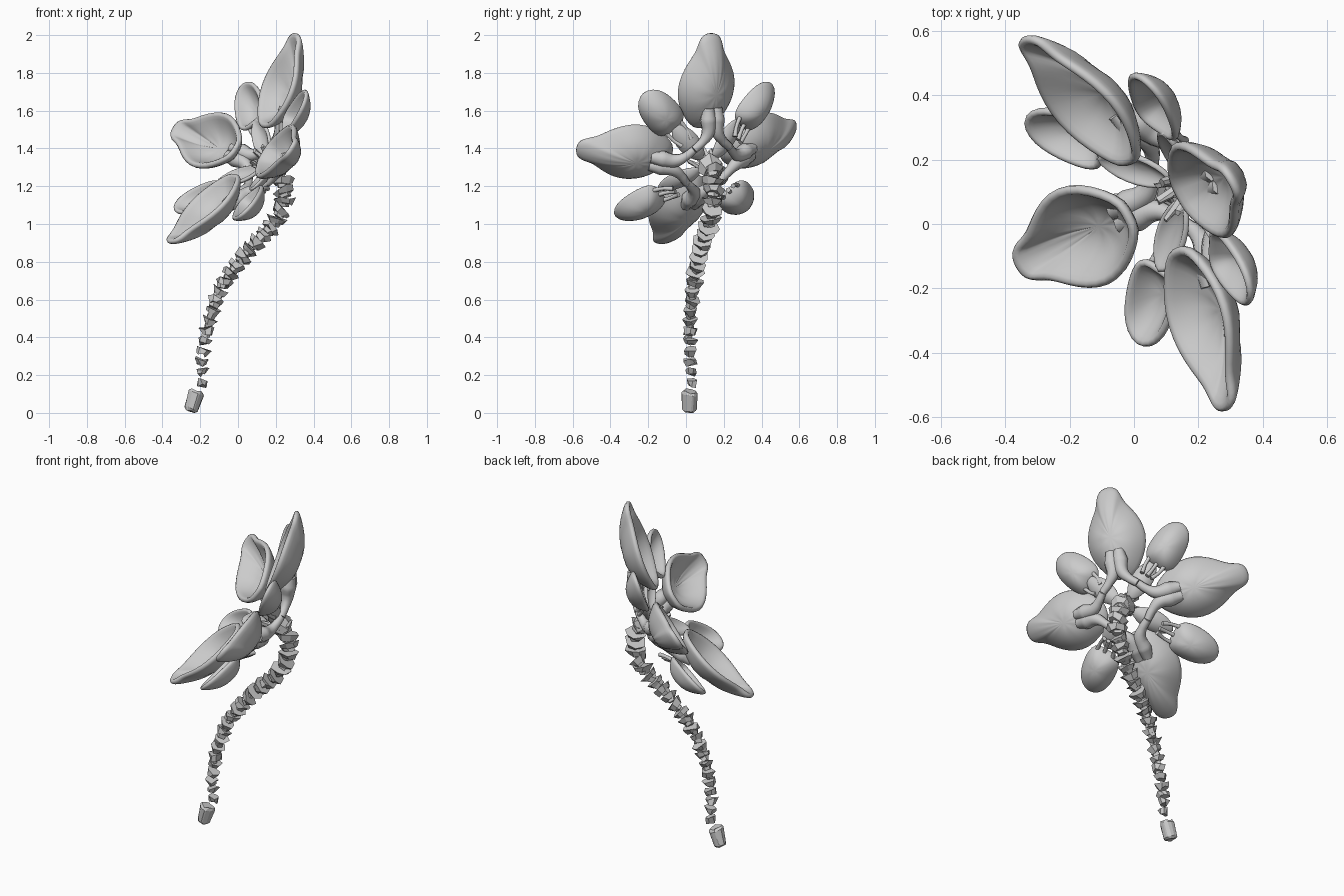
import bpy, bmesh, math, random
from mathutils import Vector, Matrix, Euler

if "Cube" in bpy.data.objects:
    bpy.data.objects.remove(bpy.data.objects["Cube"])

random.seed(4)

# Flower frame: u toward the top petal, v toward the side petal, n out of the bloom
n = Vector((-0.72, -0.44, 0.54)).normalized()
u = Vector((0.50, 0.194, 0.837))
u = (u - n * u.dot(n)).normalized()
v = n.cross(u)
FLOWER = Matrix.Translation((0.185, 0.13, 1.295)) @ Matrix((u, v, n)).transposed().to_4x4()


def finish(name, bm, smooth=False):
    bmesh.ops.recalc_face_normals(bm, faces=bm.faces)
    me = bpy.data.meshes.new(name)
    bm.to_mesh(me)
    bm.free()
    for p in me.polygons:
        p.use_smooth = smooth
    ob = bpy.data.objects.new(name, me)
    bpy.context.collection.objects.link(ob)
    return ob


def place(ob, angle, shift):
    ob.matrix_world = Matrix.Translation(shift) @ FLOWER @ Matrix.Rotation(angle, 4, 'Z')


def bowl(name, angle, outline, n0, n1, depth, thick, ripple, shift=(0, 0, 0)):
    """Cupped petal: rim outline (r, half width), sunk toward the middle."""
    rim = outline + [(r, -w) for r, w in outline[-2:0:-1]]
    r0, r1 = outline[0][0], outline[-1][0]
    rc = r0 * 0.54 + r1 * 0.46
    bm = bmesh.new()

    def point(f, r, w, k):
        rr, ww = rc + (r - rc) * f, w * f
        h = n0 + (n1 - n0) * (rr - r0) / (r1 - r0)
        h -= depth * (1 - f ** 2.4) + ripple * (k % 2) * f * (1 - f) * 4
        return bm.verts.new((rr, ww, h))

    rings = [[point(f, r, w, k) for k, (r, w) in enumerate(rim)]
             for f in (0.25, 0.5, 0.72, 0.9, 1.0)]
    c = point(0, rc, 0, 0)
    m = len(rim)
    for k in range(m):
        j = (k + 1) % m
        bm.faces.new((c, rings[0][k], rings[0][j]))
        for a, b in zip(rings, rings[1:]):
            bm.faces.new((a[k], b[k], b[j], a[j]))
    ob = finish(name, bm, True)
    place(ob, angle, shift)
    s = ob.modifiers.new("shell", 'SOLIDIFY')
    s.thickness, s.offset = thick, 0
    d = ob.modifiers.new("round", 'SUBSURF')
    d.levels = d.render_levels = 1


def strand(name, paths, angle, shift=(0, 0, 0)):
    """Tapered tubes; path points are (x, y, z, radius) in the flower frame."""
    cu = bpy.data.curves.new(name, 'CURVE')
    cu.dimensions = '3D'
    cu.bevel_depth, cu.bevel_resolution, cu.resolution_u = 1.0, 2, 6
    cu.use_fill_caps = True
    for path in paths:
        sp = cu.splines.new('BEZIER')
        sp.bezier_points.add(len(path) - 1)
        for bp, (x, y, z, rad) in zip(sp.bezier_points, path):
            bp.co, bp.radius = (x, y, z), rad
            bp.handle_left_type = bp.handle_right_type = 'AUTO'
    ob = bpy.data.objects.new(name, cu)
    bpy.context.collection.objects.link(ob)
    place(ob, angle, shift)


LARGE = [(.15, 0), (.15, .05), (.20, .10), (.28, .15), (.36, .168), (.44, .153),
         (.51, .115), (.56, .078), (.60, .064), (.635, .056), (.655, .035), (.662, 0)]
SMALL = [(.26, 0), (.257, .06), (.29, .088), (.34, .095), (.40, .093),
         (.46, .08), (.505, .052), (.53, 0)]
LEAF = [(.04, 0), (.06, .03), (.12, .055), (.19, .06), (.25, .04), (.30, 0)]
# offsets of the small petals: upper/side, lower/side, lower/front, upper/front
SHIFT = [(.025, .045, -.04), (.035, .055, -.075), (.035, .015, -.06), (.01, .015, -.03)]

for i in range(4):
    a = i * math.pi / 2
    # Large petals with forked necks joining neighbouring petals
    bowl("large_petal", a, LARGE, .18, .305, .115, .032, .008)
    strand("petal_neck", [[(.31, s * .025, .115, .03), (.25, s * .025, .09, .045),
                           (.19, s * .028, .06, .036), (.145, s * .06, .042, .025),
                           (.105, s * .105, .035, .022)]
                          for s in (-1, 1)], a)
    # Small petals on thin struts, with a leaf at the foot of each
    d = a + math.pi / 4
    bowl("small_petal", d, SMALL, .20, .28, .08, .025, .003, SHIFT[i])
    bowl("inner_leaf", d, LEAF, .05, .15, .035, .018, 0)
    strand("petal_strut", [[(.20, s * .03, .10, .013), (.24, s * .045, .135, .010),
                            (.29, s * .05, .17, .012)] for s in (-1, 0.1, 1)], d,
           Vector(SHIFT[i]) * .8)


def lump(bm, loc, rot, r1, r2, depth, jitter, sides=7):
    res = bmesh.ops.create_cone(bm, cap_ends=True, segments=sides, radius1=r1,
                                radius2=r2, depth=depth)
    for w in res['verts']:
        w.co += Vector([random.uniform(-jitter, jitter) for _ in range(3)])
    bmesh.ops.transform(bm, verts=res['verts'],
                        matrix=Matrix.Translation(loc) @ rot.to_4x4())


# Flower heart: rough core and short stamens
bm = bmesh.new()
lump(bm, (0, 0, -.01), Matrix.Identity(3), .055, .07, .07, .012)
for k in range(6):
    t = k * math.tau / 6
    lump(bm, (.045 * math.cos(t), .045 * math.sin(t), .07),
         Euler((-.3 * math.sin(t), .3 * math.cos(t), 0)).to_matrix(),
         .02, .01, random.uniform(.08, .14), .006, 5)
finish("flower_heart", bm).matrix_world = FLOWER

# Stem: stack of irregular knuckles along a curved path
PATH = [Vector(p) for p in (
    (-.19, .03, .16), (-.195, .025, .30), (-.165, .02, .43), (-.135, .025, .55),
    (-.08, .04, .68), (-.01, .06, .78), (.06, .08, .87), (.13, .10, .94),
    (.20, .13, 1.01), (.23, .14, 1.08), (.25, .145, 1.15), (.235, .145, 1.22),
    (.215, .14, 1.28))]
lengths = [(b - a).length for a, b in zip(PATH, PATH[1:])]
total = sum(lengths)


def along(s):
    for a, b, l in zip(PATH, PATH[1:], lengths):
        if s <= l or b is PATH[-1]:
            return a.lerp(b, min(s / l, 1)), (b - a).normalized()
        s -= l


bm = bmesh.new()
COUNT = 24
for i in range(COUNT):
    f = i / (COUNT - 1)
    pos, tan = along(total * f)
    size = .033 + .032 * f
    tilt = Euler((random.uniform(-.3, .3), random.uniform(-.3, .3), random.uniform(0, 6)))
    rot = tan.to_track_quat('Z', 'Y').to_matrix() @ tilt.to_matrix()
    lump(bm, pos, rot, size * .7, size, .03, .009)
    if i > 4:
        lump(bm, pos - tan * .022, rot, size * .5, size * .6, .026, .006, 5)
finish("stem", bm)

# Foot: chunky knob at the base of the stem
bm = bmesh.new()
lump(bm, (-.235, .02, .066), Euler((0, .35, 0)).to_matrix(), .038, .044, .11, .008, 8)
bmesh.ops.bevel(bm, geom=bm.edges[:], offset=.012, segments=1, affect='EDGES')
low = min(w.co.z for w in bm.verts)
for w in bm.verts:
    w.co.z -= low
finish("stem_foot", bm)
